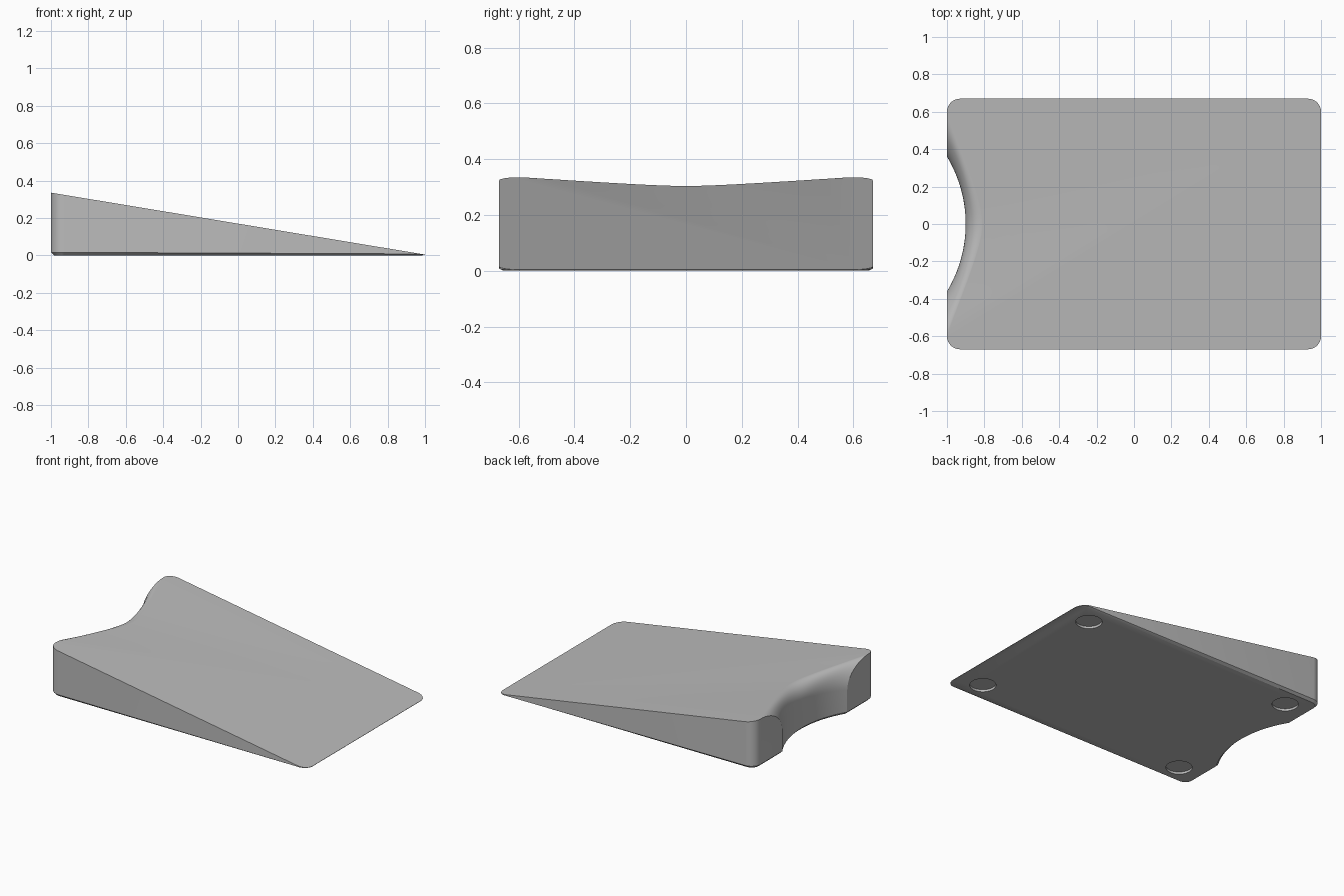
import bpy, bmesh, math
from mathutils import Vector

cube = bpy.data.objects.get("Cube")
if cube:
    bpy.data.objects.remove(cube)

HALF_X, HALF_Y, CORNER = 1.0, 0.67, 0.07
CHAMFER = 0.016


def top_z(x):
    """Height of the sloping top."""
    return 0.004 + 0.1655 * (1 - x)


def loft(name, rings):
    """Join closed rings of points into a capped solid."""
    bm = bmesh.new()
    loops = [[bm.verts.new(p) for p in ring] for ring in rings]
    n = len(loops[0])
    for a, b in zip(loops, loops[1:]):
        for i in range(n):
            j = (i + 1) % n
            bm.faces.new((a[i], a[j], b[j], b[i]))
    bm.faces.new(loops[0][::-1])
    bm.faces.new(loops[-1])
    bmesh.ops.recalc_face_normals(bm, faces=bm.faces)
    mesh = bpy.data.meshes.new(name)
    bm.to_mesh(mesh)
    bm.free()
    obj = bpy.data.objects.new(name, mesh)
    bpy.context.collection.objects.link(obj)
    return obj


def outline(inset):
    """Rounded rectangle seen from above."""
    points = []
    for k, (sx, sy) in enumerate([(1, 1), (-1, 1), (-1, -1), (1, -1)]):
        for i in range(9):
            a = math.radians(90 * k + 90 * i / 8)
            r = CORNER - inset
            points.append((sx * (HALF_X - CORNER) + r * math.cos(a),
                           sy * (HALF_Y - CORNER) + r * math.sin(a)))
    return points


# Wedge body with a chamfered bottom edge
edge = outline(0)
wedge = loft("wedge_body", [
    [(x, y, 0) for x, y in outline(CHAMFER)],
    [(x, y, min(CHAMFER, top_z(x) / 2)) for x, y in edge],
    [(x, y, top_z(x)) for x, y in edge],
])


# Scooped notch at the thick end: arc wall flaring into the top
def notch_section(u):
    wall_y, rim_y = 0.36 * u, 0.61 * u
    wall_x = -1.598 + math.sqrt(0.698 ** 2 - wall_y ** 2)
    rim_x = -0.751 - math.hypot(0.049, 0.4 * rim_y)
    lift = 0.0008
    corner = Vector((wall_x, wall_y, top_z(wall_x) + lift))
    wall = corner - Vector((0, 0, 0.12 + 0.045 * u * u))
    rim = Vector((rim_x, rim_y, top_z(rim_x) + lift))
    centre = wall + rim - corner
    section = [Vector((wall_x + 0.066, wall_y, -0.05)),
               Vector((wall_x + CHAMFER, wall_y, 0)),
               Vector((wall_x, wall_y, CHAMFER))]
    for i in range(13):
        a = math.pi / 2 * i / 12
        section.append(centre + (wall - centre) * math.cos(a) + (rim - centre) * math.sin(a))
    section += [rim + Vector((0, 0, 0.15)),
                Vector((-1.6, rim_y, 0.6)), Vector((-1.6, wall_y, -0.05))]
    return section


cutters = [loft("notch_cutter", [notch_section(1.2 * i / 24) for i in range(-24, 25)])]

# Four round recesses underneath
for sx in (-1, 1):
    for sy in (-1, 1):
        bpy.ops.mesh.primitive_cylinder_add(
            vertices=40, radius=0.084, depth=0.1,
            location=(0.815 * sx, 0.525 * sy, 0.016 - 0.05))
        cutters.append(bpy.context.object)

# Cut the body and drop the cutters
bpy.ops.object.select_all(action='DESELECT')
wedge.select_set(True)
bpy.context.view_layer.objects.active = wedge
for cutter in cutters:
    cutter.hide_render = True
    cut = wedge.modifiers.new("cut", 'BOOLEAN')
    cut.operation = 'DIFFERENCE'
    cut.solver = 'EXACT'
    cut.object = cutter
    bpy.ops.object.modifier_apply(modifier=cut.name)
    bpy.data.objects.remove(cutter)

# Plain grey finish
grey = bpy.data.materials.new("plain_grey")
grey.use_nodes = True
colour = (0.5, 0.5, 0.5, 1)
grey.diffuse_color = colour
grey.node_tree.nodes["Principled BSDF"].inputs["Base Color"].default_value = colour
wedge.data.materials.clear()
wedge.data.materials.append(grey)
for face in wedge.data.polygons:
    face.material_index = 0
bpy.ops.object.shade_smooth_by_angle(angle=math.radians(30))
